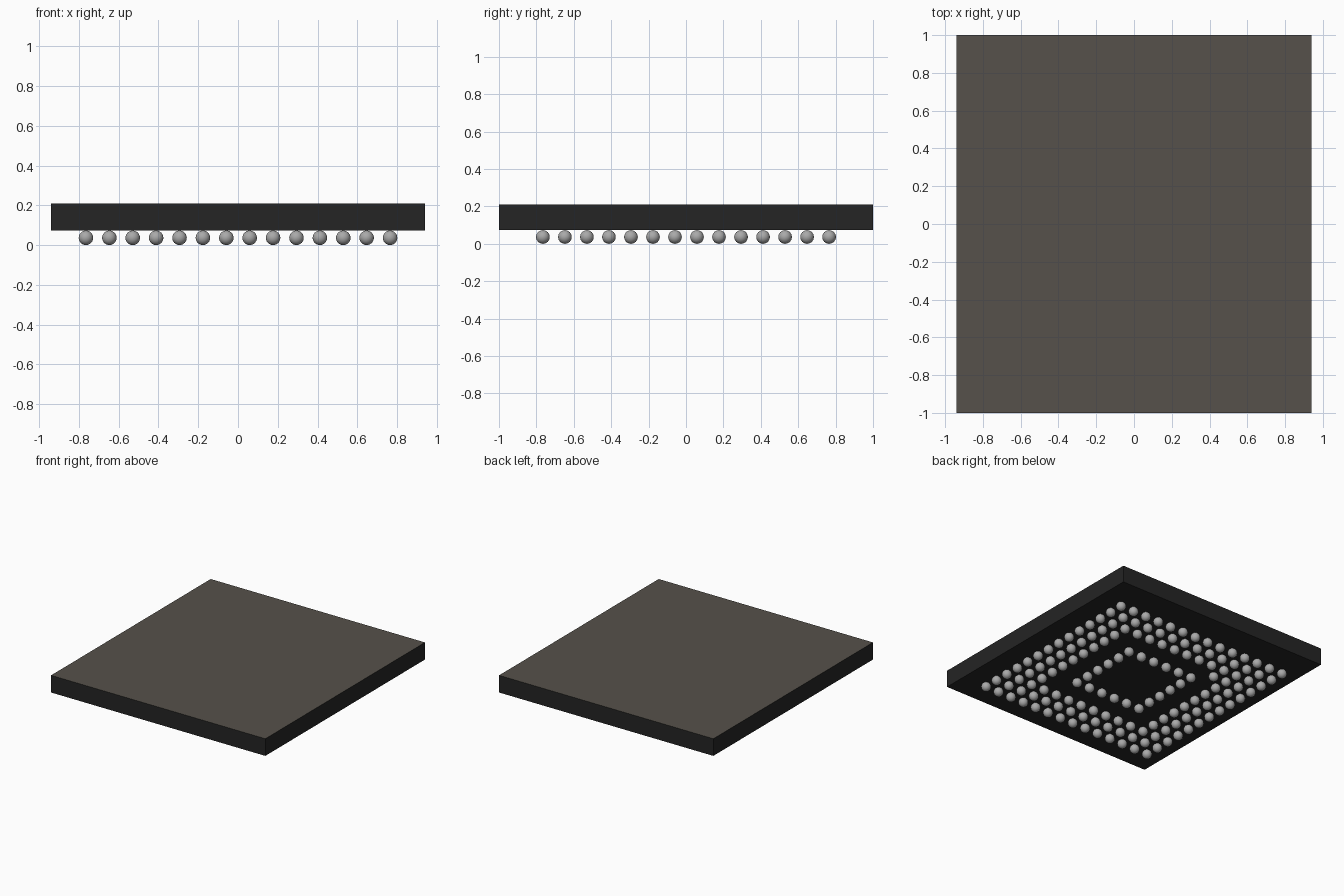
import bpy
import bmesh
from mathutils import Matrix

if "Cube" in bpy.data.objects:
    bpy.data.objects.remove(bpy.data.objects["Cube"])

WIDTH, DEPTH = 1.88, 2.0
BOTTOM, TOP = 0.074, 0.21
GRID, PITCH, RADIUS = 14, 0.1177, 0.0365


def material(name, color, roughness=0.6):
    mat = bpy.data.materials.new(name)
    mat.use_nodes = True
    rgba = (*color, 1)
    mat.diffuse_color = rgba
    shader = mat.node_tree.nodes["Principled BSDF"]
    shader.inputs["Base Color"].default_value = rgba
    shader.inputs["Roughness"].default_value = roughness
    return mat


def make_object(name, bm, mats):
    mesh = bpy.data.meshes.new(name)
    bm.to_mesh(mesh)
    bm.free()
    for mat in mats:
        mesh.materials.append(mat)
    obj = bpy.data.objects.new(name, mesh)
    bpy.context.collection.objects.link(obj)
    return obj


black = material("black resin", (0.018, 0.018, 0.018))
warm_grey = material("warm grey top", (0.092, 0.083, 0.069))
solder = material("solder grey", (0.40, 0.40, 0.40), 0.4)

# Package body: black block with a warm grey upper face
bm = bmesh.new()
size = Matrix.Diagonal((WIDTH, DEPTH, TOP - BOTTOM, 1))
bmesh.ops.create_cube(bm, size=1, matrix=Matrix.Translation((0, 0, (TOP + BOTTOM) / 2)) @ size)
bm.normal_update()
for face in bm.faces:
    face.material_index = 1 if face.normal.z > 0.5 else 0
make_object("package_body", bm, [black, warm_grey])


# Solder balls: three outer rings, one inner ring and a single index ball
def has_ball(col, row):
    ring = min(col, row, GRID - 1 - col, GRID - 1 - row)
    return ring in (0, 1, 2, 4) or (col, row) == (3, 10)


bm = bmesh.new()
middle = (GRID - 1) / 2
for col in range(GRID):
    for row in range(GRID):
        if has_ball(col, row):
            place = Matrix.Translation(((col - middle) * PITCH, (row - middle) * PITCH, RADIUS))
            bmesh.ops.create_uvsphere(bm, u_segments=20, v_segments=12, radius=RADIUS, matrix=place)
for face in bm.faces:
    face.smooth = True
make_object("solder_balls", bm, [solder])
